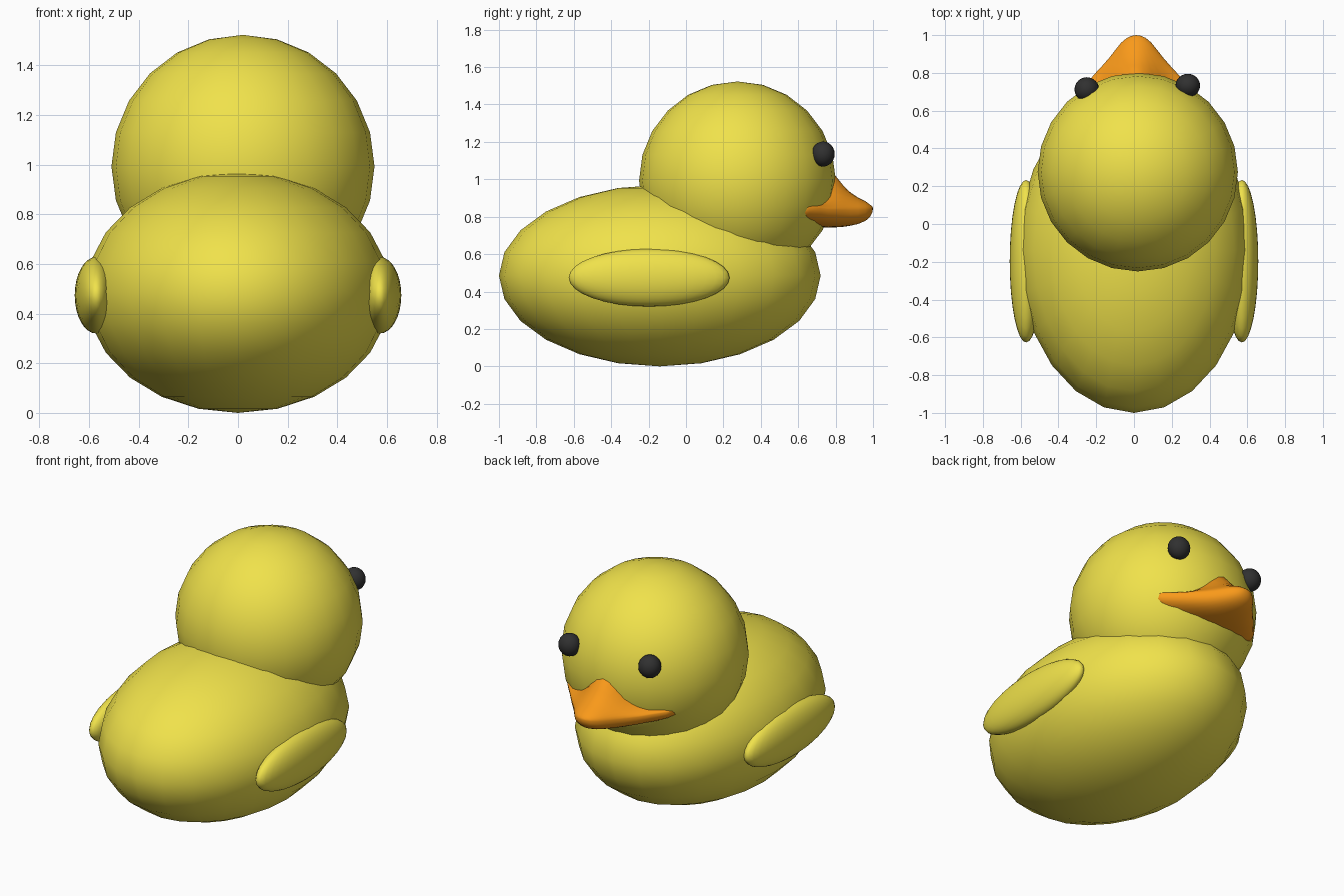
import bpy, bmesh, math

if "Cube" in bpy.data.objects:
    bpy.data.objects.remove(bpy.data.objects["Cube"])


def material(name, rgb):
    m = bpy.data.materials.new(name)
    m.diffuse_color = (*rgb, 1)
    m.use_nodes = True
    m.node_tree.nodes["Principled BSDF"].inputs["Base Color"].default_value = m.diffuse_color
    return m


yellow = material("yellow", (0.87, 0.76, 0.07))
orange = material("orange", (0.95, 0.32, 0.01))
black = material("black", (0.03, 0.03, 0.03))


def ellipsoid(name, center, radii, mat, segments=24, rings=12):
    bm = bmesh.new()
    bmesh.ops.create_uvsphere(bm, u_segments=segments, v_segments=rings, radius=1)
    bmesh.ops.scale(bm, vec=radii, verts=bm.verts)
    return finish(name, bm, center, mat)


def finish(name, bm, center, mat):
    bmesh.ops.recalc_face_normals(bm, faces=bm.faces)
    for f in bm.faces:
        f.smooth = True
    me = bpy.data.meshes.new(name)
    bm.to_mesh(me)
    bm.free()
    me.materials.append(mat)
    ob = bpy.data.objects.new(name, me)
    ob.location = center
    bpy.context.collection.objects.link(ob)
    return ob


# Body and head
ellipsoid("body", (0, -0.14, 0.485), (0.615, 0.86, 0.485), yellow)
ellipsoid("head", (0.02, 0.275, 0.993), (0.53, 0.526, 0.53), yellow)

# Wings
for side, s in (("left", -1), ("right", 1)):
    ellipsoid(side + "_wing", (s * 0.571, -0.197, 0.474), (0.087, 0.43, 0.154), yellow, 32, 16)

# Eyes
ellipsoid("left_eye", (-0.25, 0.712, 1.135), (0.065, 0.065, 0.067), black)
ellipsoid("right_eye", (0.285, 0.733, 1.135), (0.065, 0.062, 0.067), black)

# Beak: lofted sections (y, half width, side z, edge height, ridge height, bottom z)
sections = [
    (0.58, 0.38, 0.850, 0.030, 0.20, 0.750),
    (0.66, 0.34, 0.850, 0.030, 0.20, 0.745),
    (0.72, 0.285, 0.845, 0.030, 0.19, 0.743),
    (0.76, 0.250, 0.840, 0.030, 0.18, 0.742),
    (0.80, 0.215, 0.838, 0.030, 0.15, 0.743),
    (0.84, 0.178, 0.836, 0.032, 0.10, 0.746),
    (0.88, 0.143, 0.835, 0.034, 0.06, 0.752),
    (0.92, 0.112, 0.836, 0.036, 0.03, 0.761),
    (0.96, 0.080, 0.838, 0.034, 0.01, 0.778),
    (0.985, 0.050, 0.840, 0.024, 0.0, 0.800),
    (0.996, 0.025, 0.842, 0.012, 0.0, 0.822),
]
N = 32
bm = bmesh.new()
loops = []
for y, w, zs, edge, ridge, zb in sections:
    loop = []
    for i in range(N):
        a = 2 * math.pi * i / N
        x, t = w * math.cos(a), math.sin(a)
        if t >= 0:
            bell = math.exp(-(x / 0.095) ** 2 / 2)
            z = zs + edge * t + ridge * bell * t
        else:
            z = zs - (zs - zb) * abs(t) ** 0.8
        loop.append(bm.verts.new((x, y, z)))
    loops.append(loop)
for a, b in zip(loops, loops[1:]):
    for i in range(N):
        j = (i + 1) % N
        bm.faces.new((a[i], a[j], b[j], b[i]))
tip = bm.verts.new((0, 1.0, 0.845))
for i in range(N):
    bm.faces.new((loops[-1][i], loops[-1][(i + 1) % N], tip))
bm.faces.new(loops[0])
finish("beak", bm, (0.012, 0, 0), orange)
